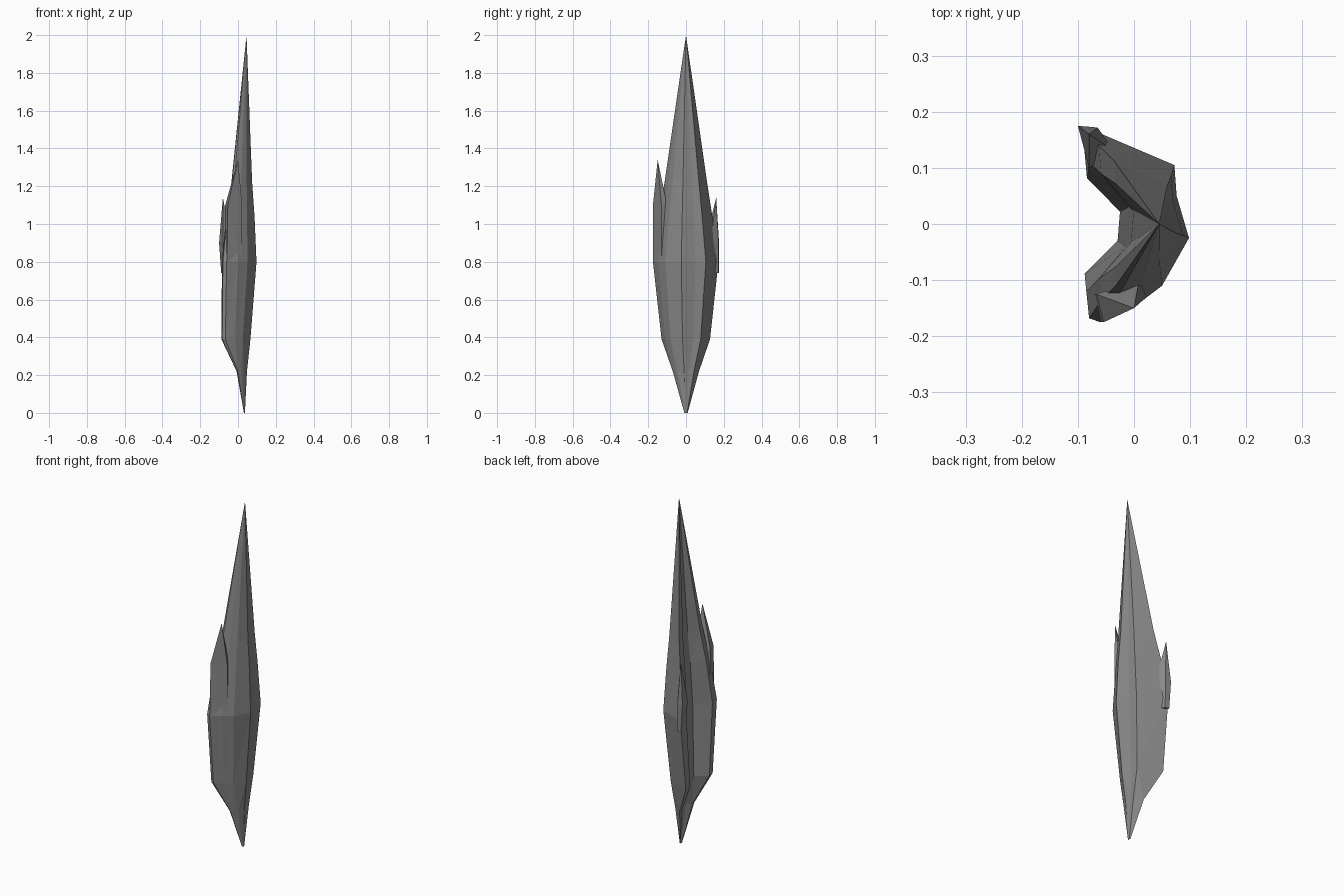
import bpy
import bmesh

cube = bpy.data.objects.get("Cube")
if cube:
    bpy.data.objects.remove(cube, do_unlink=True)

# One plain stone grey
stone = bpy.data.materials.new("stone_grey")
stone.use_nodes = True
grey = (0.25, 0.25, 0.25, 1)
stone.diffuse_color = grey
shader = next(n for n in stone.node_tree.nodes if n.type == 'BSDF_PRINCIPLED')
shader.inputs["Base Color"].default_value = grey
shader.inputs["Roughness"].default_value = 0.8


def loft(name, plan, levels, pivot, tip):
    """Stack scaled copies of a plan outline and close them at a sharp tip."""
    bm = bmesh.new()
    px, py = pivot
    rings = []
    for z, scale_x, scale_y, shift in levels:
        rings.append([bm.verts.new((px + shift + (x - px) * scale_x,
                                    py + (y - py) * scale_y, z))
                      for x, y in plan])
    count = len(plan)
    bm.faces.new(rings[0])
    for low, high in zip(rings, rings[1:]):
        for i in range(count):
            j = (i + 1) % count
            bm.faces.new((low[i], low[j], high[j], high[i]))
    apex = bm.verts.new(tip)
    for i in range(count):
        bm.faces.new((rings[-1][i], rings[-1][(i + 1) % count], apex))
    bmesh.ops.triangulate(bm, faces=bm.faces[:])
    bmesh.ops.recalc_face_normals(bm, faces=bm.faces[:])
    mesh = bpy.data.meshes.new(name)
    bm.to_mesh(mesh)
    bm.free()
    mesh.materials.append(stone)
    obj = bpy.data.objects.new(name, mesh)
    bpy.context.collection.objects.link(obj)
    return obj


# Curved main shard: crescent plan, hollow towards -x
crescent = [(-.085, .172), (.072, .105), (.076, .05), (.098, -.025),
            (.05, -.11), (0, -.148), (-.06, -.175), (-.08, -.168),
            (-.085, -.12), (-.015, -.04), (-.01, .03), (-.08, .11)]
loft("main_shard", crescent,
     [(0, .03, .05, -.005), (.22, .3, .4, -.01), (.39, .84, .74, -.023),
      (.8, 1, 1, 0), (1.04, .82, .81, 0), (1.22, .6, .65, 0)],
     (.04, 0), (.045, 0, 2))

# Side splinter at the front end of the crescent
loft("front_splinter",
     [(-.06, -.175), (.025, -.13), (.01, -.1), (-.075, -.125)],
     [(.79, .95, 1, 0), (1.1, .9, 1, .003)],
     (-.03, -.175), (0, -.15, 1.34))

# Smaller splinter at the back end
loft("back_splinter",
     [(-.1, .175), (-.065, .172), (-.035, .13), (-.08, .1)],
     [(.74, .7, .9, .005), (.9, 1, 1, 0)],
     (-.08, .165), (-.08, .16, 1.14))
